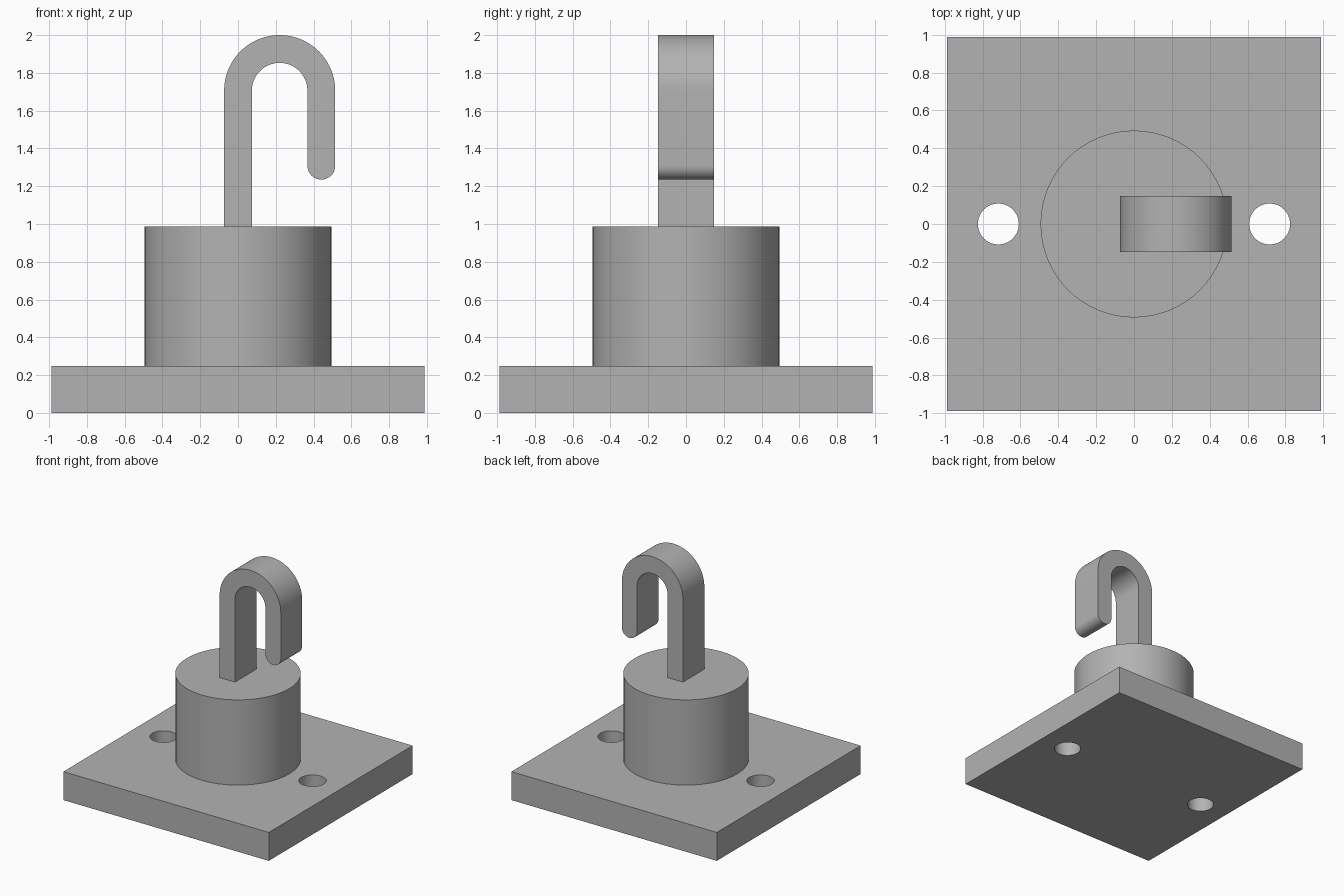
import bpy
import bmesh
from math import cos, sin, pi, radians

if "Cube" in bpy.data.objects:
    bpy.data.objects.remove(bpy.data.objects["Cube"], do_unlink=True)

# Key dimensions
PLATE_HALF, PLATE_TOP = 0.988, 0.247
POST_R, POST_TOP = 0.494, 0.988
HOLE_X, HOLE_R = 0.717, 0.108
BAR_HALF, HOOK_DEPTH = 0.0735, 0.294
BEND_X, BEND_Z, BEND_R = 0.2205, 1.706, 0.2205
TIP_Z = 1.3085

# Single grey finish
GREY = (0.45, 0.45, 0.45, 1)
grey = bpy.data.materials.new("grey_metal")
grey.use_nodes = True
grey.diffuse_color = GREY
grey.node_tree.nodes["Principled BSDF"].inputs["Base Color"].default_value = GREY


def finish(obj, name):
    """Name the part, colour it and smooth its round faces."""
    obj.name = obj.data.name = name
    obj.data.materials.clear()
    obj.data.materials.append(grey)
    bpy.ops.object.select_all(action="DESELECT")
    obj.select_set(True)
    bpy.context.view_layer.objects.active = obj
    bpy.ops.object.shade_smooth_by_angle(angle=radians(30))
    return obj


def cylinder(radius, bottom, top, x=0):
    bpy.ops.mesh.primitive_cylinder_add(
        vertices=64, radius=radius, depth=top - bottom,
        location=(x, 0, (top + bottom) / 2))
    return bpy.context.object


def arc(cx, cz, radius, start, end, steps):
    """Points along an arc in the xz plane, angles in half turns."""
    angles = [pi * (start + (end - start) * i / steps) for i in range(steps + 1)]
    return [(cx + radius * cos(a), cz + radius * sin(a)) for a in angles]


# Base plate with two through holes
bpy.ops.mesh.primitive_cube_add(size=1, location=(0, 0, PLATE_TOP / 2))
plate = bpy.context.object
plate.scale = (2 * PLATE_HALF, 2 * PLATE_HALF, PLATE_TOP)
bpy.ops.object.transform_apply(location=False, rotation=False, scale=True)
for side in (-1, 1):
    cutter = cylinder(HOLE_R, -0.1, PLATE_TOP + 0.1, side * HOLE_X)
    cutter.hide_render = True
    bpy.context.view_layer.objects.active = plate
    cut = plate.modifiers.new("bolt_hole", "BOOLEAN")
    cut.operation, cut.solver, cut.object = "DIFFERENCE", "EXACT", cutter
    bpy.ops.object.modifier_apply(modifier=cut.name)
    bpy.data.objects.remove(cutter, do_unlink=True)
finish(plate, "base_plate")

# Round post
finish(cylinder(POST_R, PLATE_TOP, POST_TOP), "post")

# Hook: flat bar outline with a half-turn bend and a rounded tip
outline = [(-BAR_HALF, POST_TOP)]
outline += arc(BEND_X, BEND_Z, BEND_R + BAR_HALF, 1, 0, 40)
outline += arc(BEND_X + BEND_R, TIP_Z, BAR_HALF, 0, -1, 24)
outline += arc(BEND_X, BEND_Z, BEND_R - BAR_HALF, 0, 1, 40)
outline += [(BAR_HALF, POST_TOP)]

bm = bmesh.new()
face = bm.faces.new([bm.verts.new((x, -HOOK_DEPTH / 2, z)) for x, z in outline])
extruded = bmesh.ops.extrude_face_region(bm, geom=[face])["geom"]
bmesh.ops.translate(bm, vec=(0, HOOK_DEPTH, 0),
                    verts=[v for v in extruded if isinstance(v, bmesh.types.BMVert)])
bmesh.ops.recalc_face_normals(bm, faces=bm.faces)
mesh = bpy.data.meshes.new("hook")
bm.to_mesh(mesh)
bm.free()
hook = bpy.data.objects.new("hook", mesh)
bpy.context.collection.objects.link(hook)
finish(hook, "hook")
